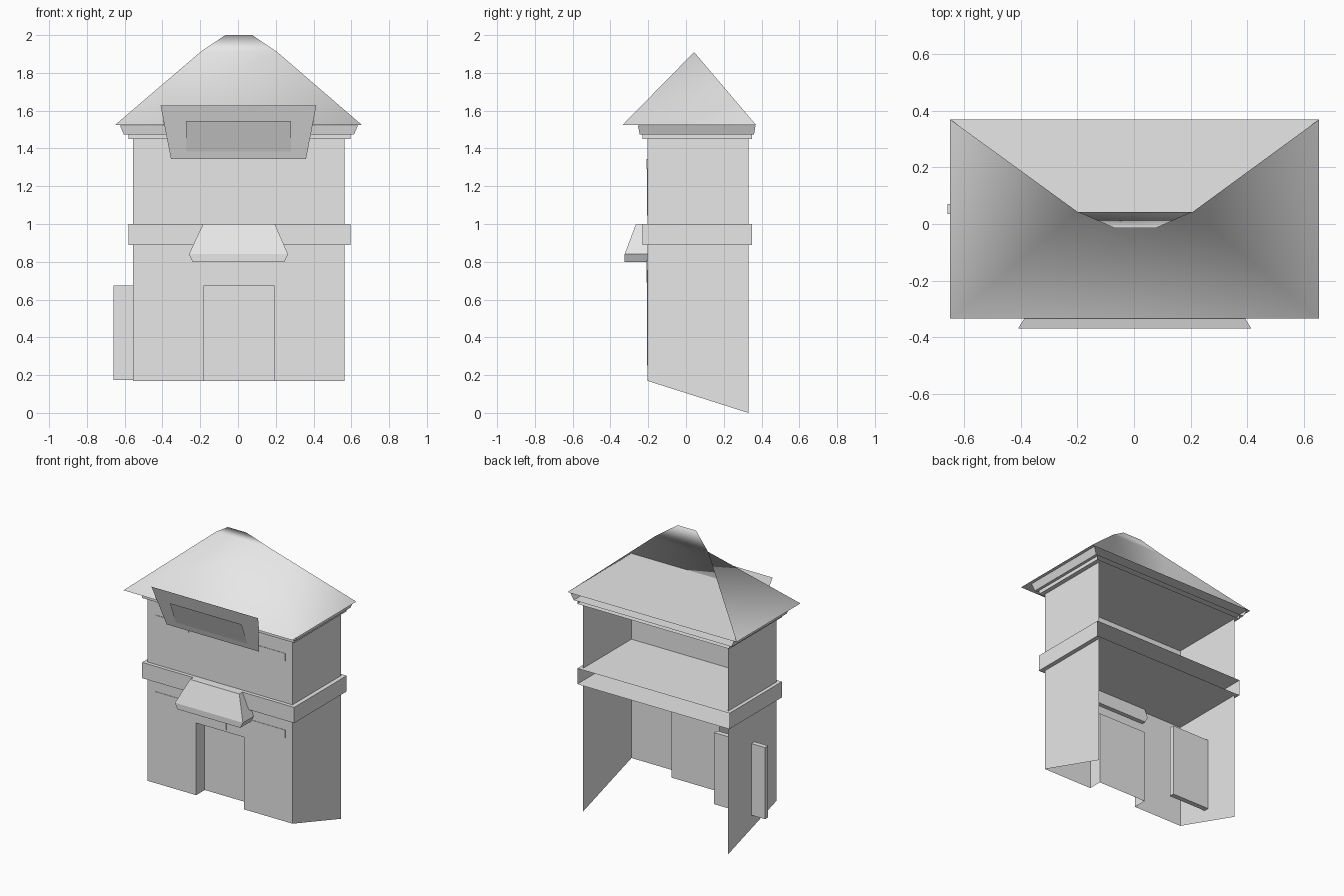
import bpy

cube = bpy.data.objects.get("Cube")
if cube:
    bpy.data.objects.remove(cube)

grey = bpy.data.materials.new("plain_grey")
grey.use_nodes = True
colour = (0.8, 0.8, 0.8, 1)
grey.diffuse_color = colour
grey.node_tree.nodes["Principled BSDF"].inputs["Base Color"].default_value = colour

MID = 0.005                       # centre line of the facade
LEFT, RIGHT = -0.555, 0.565       # wall planes
FRONT, BACK = -0.205, 0.33
GROUND = 0.17                     # ground level at the front


def make(name, verts, faces, smooth=False):
    mesh = bpy.data.meshes.new(name)
    mesh.from_pydata(verts, [], faces)
    mesh.materials.append(grey)
    mesh.polygons.foreach_set("use_smooth", [smooth] * len(faces))
    obj = bpy.data.objects.new(name, mesh)
    bpy.context.collection.objects.link(obj)
    return obj


def loft(name, low, high, open_back=False):
    """Box or frustum between two (x0, x1, y0, y1, z) rectangles."""
    verts = []
    for x0, x1, y0, y1, z in (low, high):
        verts += [(x0, y0, z), (x1, y0, z), (x1, y1, z), (x0, y1, z)]
    faces = [(3, 2, 1, 0), (4, 5, 6, 7), (0, 1, 5, 4), (1, 2, 6, 5), (3, 0, 4, 7)]
    if not open_back:
        faces.append((2, 3, 7, 6))
    return make(name, verts, faces)


def box(name, x0, x1, y0, y1, z0, z1, open_back=False):
    return loft(name, (x0, x1, y0, y1, z0), (x0, x1, y0, y1, z1), open_back)


def plate(name, x0, x1, z0, z1, thick=0.002):
    return box(name, x0, x1, FRONT - thick, FRONT, z0, z1)


def sheet(name, x0, x1, y0, y1, z0, z1, flare=0):
    """Upright or leaning single face; the top edge may flare outwards."""
    return make(name, [(x0, y0, z0), (x1, y0, z0), (x1 + flare, y1, z1),
                       (x0 - flare, y1, z1)], [(0, 1, 2, 3)])


# Side walls, open at the back, with a sloping foot
for side, x in (("right", LEFT), ("left", RIGHT)):
    order = [(0, 1, 2, 3)] if side == "left" else [(3, 2, 1, 0)]
    make(f"lower_{side}_wall", [(x, FRONT, GROUND), (x, BACK, 0), (x, BACK, 0.89),
                                (x, FRONT, 0.89)], order)
    make(f"upper_{side}_wall", [(x, FRONT, 1.0), (x, BACK, 1.0), (x, BACK, 1.45),
                                (x, FRONT, 1.45)], order)

# Front wall around the door opening
DOOR = (-0.18, 0.19)
DOOR_TOP, DOOR_Y = 0.675, -0.11
sheet("lower_front_wall_right", LEFT, DOOR[0], FRONT, FRONT, GROUND, 0.89)
sheet("lower_front_wall_left", DOOR[1], RIGHT, FRONT, FRONT, GROUND, 0.89)
sheet("lower_front_wall_over_door", *DOOR, FRONT, FRONT, DOOR_TOP, 0.89)
sheet("upper_front_wall", LEFT, RIGHT, FRONT, FRONT, 1.0, 1.45)

# Recessed door with jambs
sheet("door", *DOOR, DOOR_Y, DOOR_Y, GROUND, DOOR_TOP)
for side, x in (("right", DOOR[0]), ("left", DOOR[1])):
    sheet(f"door_jamb_{side}", x, x, FRONT, FRONT, GROUND, DOOR_TOP).data.clear_geometry()
    jamb = bpy.data.objects[f"door_jamb_{side}"].data
    jamb.from_pydata([(x, FRONT, GROUND), (x, DOOR_Y, GROUND), (x, DOOR_Y, DOOR_TOP),
                      (x, FRONT, DOOR_TOP)], [], [(0, 1, 2, 3)])
make("door_head", [(DOOR[0], FRONT, DOOR_TOP), (DOOR[1], FRONT, DOOR_TOP),
                   (DOOR[1], DOOR_Y, DOOR_TOP), (DOOR[0], DOOR_Y, DOOR_TOP)], [(3, 2, 1, 0)])

# Door surround and keystone
plate("door_frame_right", -0.24, DOOR[0], 0.25, 0.8)
plate("door_frame_left", DOOR[1], 0.245, 0.25, 0.8)
plate("door_frame_head", *DOOR, DOOR_TOP, 0.8)
plate("keystone", -0.05, 0.055, 0.69, 0.8, 0.004)

# Windows with lintels
for level, sill, head, top, columns in (("lower", 0.37, 0.755, 0.81, (-1, 1)),
                                        ("upper", 1.045, 1.29, 1.345, (-1, 0, 1))):
    for c in columns:
        x = MID + c * 0.373
        plate(f"{level}_window_{c + 2}", x - 0.092, x + 0.092, sill, head)
        plate(f"{level}_lintel_{c + 2}", x - 0.131, x + 0.131, head, top, 0.003)

# Storey band and cornices, hollow and open at the back
box("storey_band", -0.58, 0.595, -0.23, 0.35, 0.89, 1.0, True)
box("cornice_lower", -0.58, 0.595, -0.23, 0.35, 1.45, 1.475, True)
loft("cornice_upper", (-0.605, 0.615, -0.245, 0.36, 1.475),
     (-0.625, 0.635, -0.255, 0.368, 1.522), True)

# Roof: front and side slopes, a flap above the ridge, no back slope
X0, X1, Y0, Y1, EAVE = -0.65, 0.655, -0.335, 0.37, 1.525
make("roof", [(X0, Y0, EAVE), (X1, Y0, EAVE), (X1, Y1, EAVE), (X0, Y1, EAVE),
              (-0.2, 0.043, 1.91), (0.208, 0.043, 1.91),
              (0.075, -0.015, 2.0), (-0.067, -0.015, 2.0)],
     [(0, 1, 5, 4), (1, 2, 5), (3, 0, 4), (4, 5, 6, 7)], smooth=True)
make("roof_soffit", [(X0, Y0, EAVE), (X1, Y0, EAVE), (X1, Y1, EAVE), (X0, Y1, EAVE)],
     [(0, 1, 2, 3)])

# Leaning sign board with a tilted inner panel
sheet("sign_board", -0.355, 0.36, -0.28, -0.37, 1.345, 1.628, 0.055)
sheet("sign_panel", -0.275, 0.28, -0.294, -0.36, 1.385, 1.545)

# Awning over the door
loft("awning_fascia", (-0.24, 0.245, -0.325, -0.175, 0.8), (-0.26, 0.265, -0.325, -0.175, 0.84))
loft("awning_top", (-0.26, 0.265, -0.325, -0.175, 0.84), (-0.185, 0.195, -0.265, -0.175, 1.0))

# Slab passing through the right wall
box("side_slab", -0.66, -0.267, 0.035, 0.07, 0.175, 0.675)
